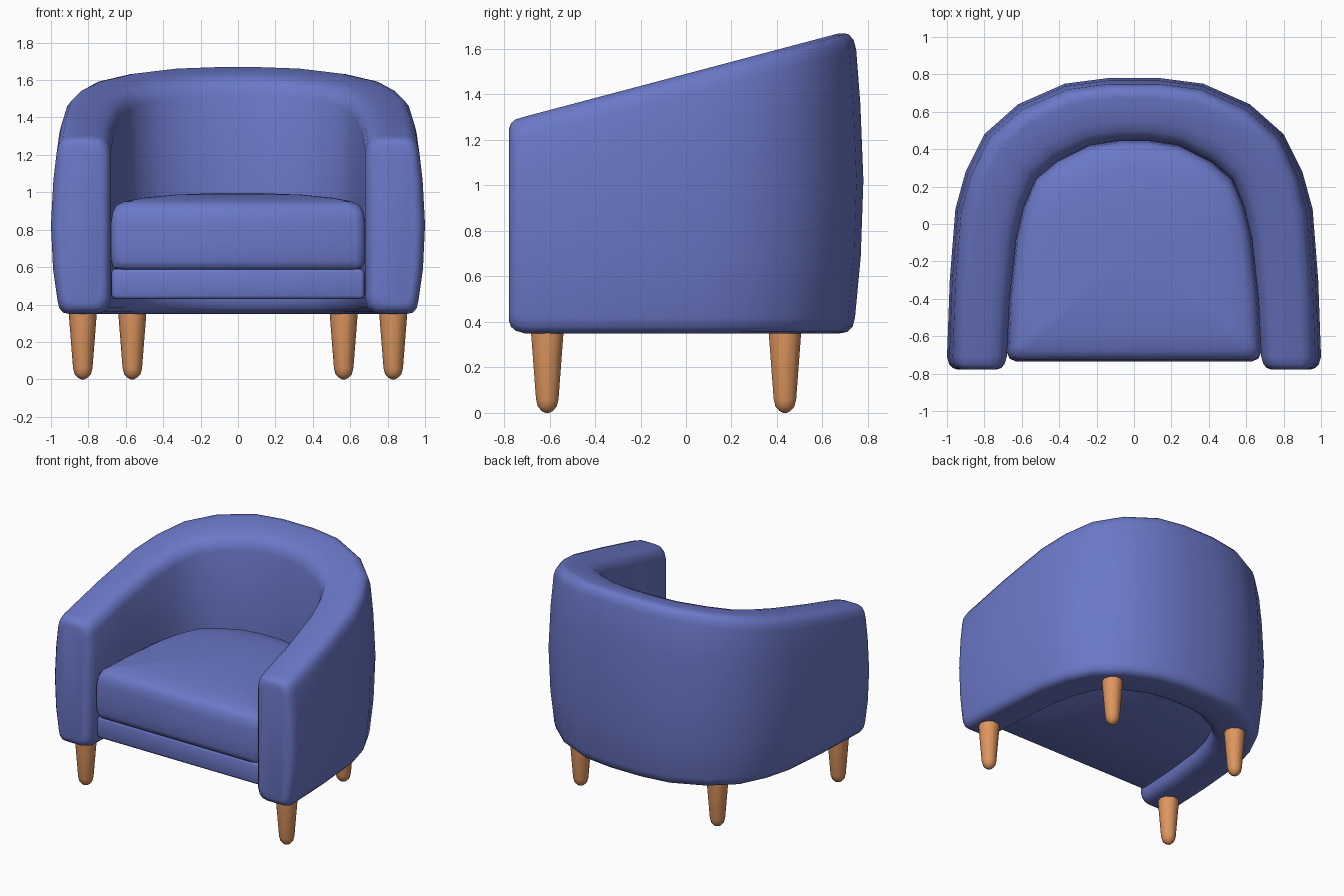
import bpy, bmesh, math

if "Cube" in bpy.data.objects:
    bpy.data.objects.remove(bpy.data.objects["Cube"])


def material(name, rgb):
    m = bpy.data.materials.new(name)
    m.diffuse_color = (*rgb, 1)
    m.use_nodes = True
    m.node_tree.nodes["Principled BSDF"].inputs["Base Color"].default_value = m.diffuse_color
    return m


BLUE = material("blue fabric", (0.147, 0.188, 0.578))
WOOD = material("light wood", (0.73, 0.305, 0.114))


def loft(name, rings, mat, angle=45):
    """Skin closed rings of equal length and cap both ends."""
    bm = bmesh.new()
    vs = [[bm.verts.new(p) for p in r] for r in rings]
    n = len(rings[0])
    for a, b in zip(vs, vs[1:]):
        for i in range(n):
            j = (i + 1) % n
            bm.faces.new((a[i], a[j], b[j], b[i]))
    bm.faces.new(vs[0][::-1])
    bm.faces.new(vs[-1])
    bmesh.ops.recalc_face_normals(bm, faces=bm.faces)
    me = bpy.data.meshes.new(name)
    bm.to_mesh(me)
    bm.free()
    me.materials.append(mat)
    ob = bpy.data.objects.new(name, me)
    bpy.context.collection.objects.link(ob)
    bpy.ops.object.select_all(action='DESELECT')
    ob.select_set(True)
    bpy.context.view_layer.objects.active = ob
    bpy.ops.object.shade_smooth_by_angle(angle=math.radians(angle))
    return ob


# Right half of the U plan, back to front: inner wall and outer wall
INNER = [(.08, .445), (.24, .42), (.41, .335), (.525, .24),
         (.59, .09), (.63, -.08), (.665, -.40), (.68, -.71)]
OUTER = [(.14, .78), (.37, .75), (.62, .64), (.80, .48),
         (.90, .28), (.955, .08), (.985, -.30), (1.0, -.71)]
BOTTOM = .35

# Wall cross-section: (fraction across, height share, height offset)
SECTION = [(0, 1, -.085), (.05, 1, -.035), (.15, 1, -.008), (.3, 1, 0),
           (.68, 1, 0), (.8, 1, -.013), (.87, 1, -.045), (.905, 1, -.09),
           (.96, .75, 0), (1, .5, 0), (.965, .25, 0), (.89, 0, .07),
           (.86, 0, .03), (.79, 0, .006), (.7, 0, 0), (.25, 0, 0),
           (.12, 0, .01), (.04, 0, .035), (0, 0, .08)]


def wall_ring(inner, outer):
    ring = []
    for u, t, dz in SECTION:
        x = inner[0] + (outer[0] - inner[0]) * u
        y = inner[1] + (outer[1] - inner[1]) * u
        top = 1.305 + .265 * (y + .7)
        ring.append((x, y, BOTTOM + (top - BOTTOM) * t + dz))
    return ring


def shrink(ring, y, d):
    """Rounded arm front: pull the last ring in by d at depth y."""
    cx, cz = .84, .825
    return [(cx + (x - cx) * (1 - d / .16), y, cz + (z - cz) * (1 - d / .475))
            for x, _, z in ring]


# Wrap-around arms and back
half = [wall_ring(a, b) for a, b in zip(INNER, OUTER)]
end = half[-1]
half += [shrink(end, -.75, .012), shrink(end, -.77, .03), shrink(end, -.778, .055)]
left = [[(-x, y, z) for x, y, z in r] for r in reversed(half)]
loft("arms_and_back", left + half, BLUE)


# Seat parts share the inner outline
def seat_outline(front, r):
    right = INNER[:-1] + [(.68, front + r), (.68 - r * .3, front + r * .3),
                          (.68 - r, front)]
    return right + [(-x, y) for x, y in reversed(right)]


def seat_part(name, front, r, layers):
    cy = -.15
    rings = [[(x * s, cy + (y - cy) * s, z) for x, y in seat_outline(front, r)]
             for s, z in layers]
    loft(name, rings, BLUE)


seat_part("seat_cushion", -.735, .05,
          [(.95, .588), (.982, .6), (.997, .635), (1, .72), (.998, .84),
           (.985, .895), (.955, .93), (.9, .95), (.75, .97), (.5, .987),
           (.2, .995)])
seat_part("seat_base", -.71, .02,
          [(.97, .43), (.985, .435), (.993, .45), (.993, .57),
           (.985, .585), (.97, .59)])


# Tapered legs with rounded feet
def leg(name, x, y):
    prof = [(.076, .40), (.074, .34), (.052, .06), (.044, .028), (.025, .008), (.008, 0)]
    rings = [[(x + r * math.cos(i * math.pi / 5), y + r * math.sin(i * math.pi / 5), z)
              for i in range(10)] for r, z in prof]
    loft(name, rings, WOOD, 60)


for side, s in (("left", -1), ("right", 1)):
    leg("front_leg_" + side, s * .83, -.61)
    leg("back_leg_" + side, s * .565, .435)
